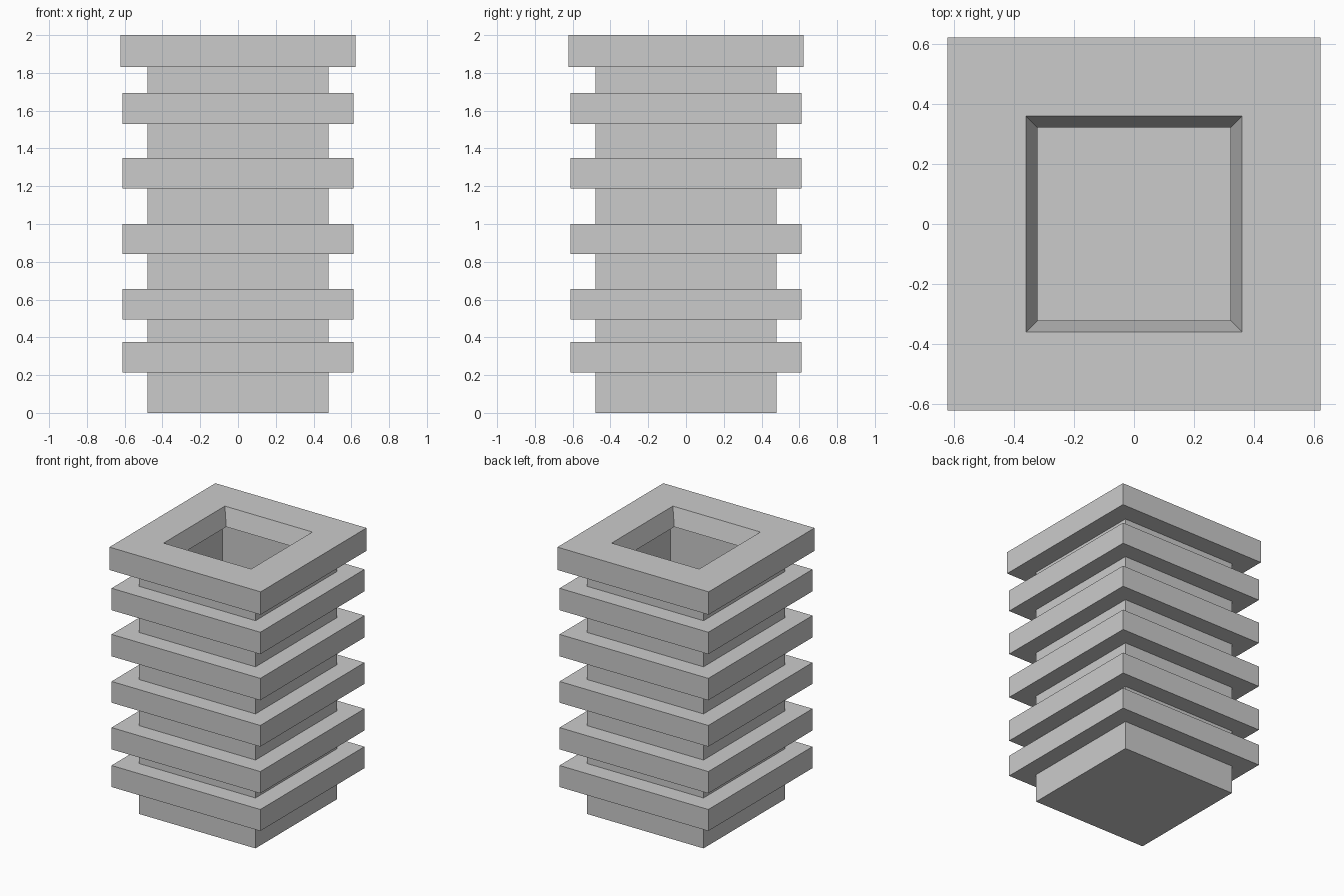
import bpy
import bmesh

cube = bpy.data.objects.get("Cube")
if cube:
    bpy.data.objects.remove(cube, do_unlink=True)

grey = bpy.data.materials.new("light_grey")
grey.use_nodes = True
colour = (0.6, 0.6, 0.6, 1)
grey.diffuse_color = colour
bsdf = next(n for n in grey.node_tree.nodes if n.type == 'BSDF_PRINCIPLED')
bsdf.inputs["Base Color"].default_value = colour


def square_sweep(name, profile, closed=True):
    """Sweep (half width, height) points around a square; open ends are capped."""
    bm = bmesh.new()
    corners = ((-1, -1), (1, -1), (1, 1), (-1, 1))
    loops = [[bm.verts.new((sx * w, sy * w, z)) for sx, sy in corners]
             for w, z in profile]
    pairs = list(zip(loops, loops[1:]))
    if closed:
        pairs.append((loops[-1], loops[0]))
    else:
        bm.faces.new(loops[0])
        bm.faces.new(loops[-1])
    for a, b in pairs:
        for i in range(4):
            j = (i + 1) % 4
            bm.faces.new((a[i], a[j], b[j], b[i]))
    bmesh.ops.recalc_face_normals(bm, faces=bm.faces)
    mesh = bpy.data.meshes.new(name)
    bm.to_mesh(mesh)
    bm.free()
    mesh.materials.append(grey)
    obj = bpy.data.objects.new(name, mesh)
    bpy.context.collection.objects.link(obj)
    return obj


BODY, BORE = 0.48, 0.42
RING, COLLAR = 0.612, 0.622
COLLAR_BASE = 1.83

# Hollow square body with a closed bottom
square_sweep("body", [(BODY, 0), (BODY, COLLAR_BASE), (BORE, COLLAR_BASE),
                      (BORE, 0.06)], closed=False)

# Top collar with a tapered opening and an undercut lip
square_sweep("top_collar", [(COLLAR, COLLAR_BASE), (COLLAR, 2.0), (0.36, 2.0),
                            (0.322, 1.87), (BORE, 1.87), (BORE, COLLAR_BASE)])

# Projecting rings around the body
for n, (low, high) in enumerate([(0.215, 0.375), (0.495, 0.657), (0.842, 1.0),
                                 (1.187, 1.35), (1.53, 1.693)], 1):
    square_sweep(f"ring_{n}", [(RING, low), (RING, high),
                               (0.45, high), (0.45, low)])
